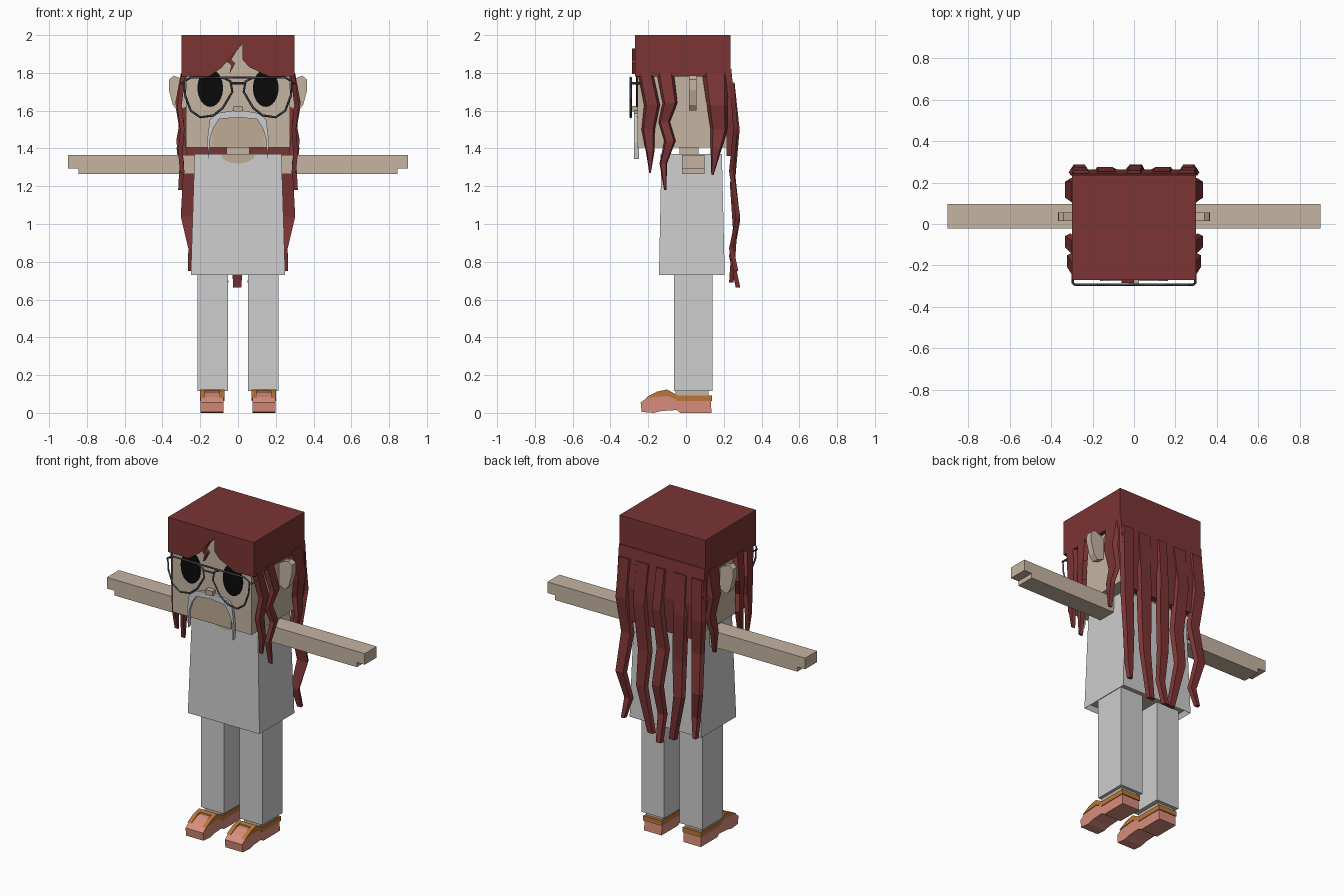
import bpy, bmesh, math

cube = bpy.data.objects.get("Cube")
if cube:
    bpy.data.objects.remove(cube, do_unlink=True)


def material(name, r, g, b):
    m = bpy.data.materials.new(name)
    m.use_nodes = True
    m.diffuse_color = (r, g, b, 1)
    node = m.node_tree.nodes["Principled BSDF"]
    node.inputs["Base Color"].default_value = (r, g, b, 1)
    node.inputs["Roughness"].default_value = 0.9
    return m


SKIN = material("skin", 0.56, 0.46, 0.36)
TAN = material("skin shade", 0.52, 0.41, 0.3)
HAIR = material("dark red hair", 0.2, 0.035, 0.035)
CLOTH = material("light grey cloth", 0.61, 0.61, 0.61)
WHISKER = material("moustache grey", 0.6, 0.61, 0.63)
BLACK = material("eye black", 0.003, 0.003, 0.003)
FRAME = material("glasses grey", 0.06, 0.07, 0.08)
SALMON = material("shoe salmon", 0.68, 0.27, 0.2)
ORANGE = material("shoe orange", 0.5, 0.18, 0.04)


def loft(name, rings, mat, pair=False):
    """Closed solid through equal rings; pair adds a mirrored copy."""
    for side, s in (("left_", 1), ("right_", -1)) if pair else (("", 1),):
        bm = bmesh.new()
        loops = [[bm.verts.new((s * x, y, z)) for x, y, z in ring] for ring in rings]
        n = len(loops[0])
        for a, b in zip(loops, loops[1:]):
            for i in range(n):
                j = (i + 1) % n
                bm.faces.new((a[i], a[j], b[j], b[i]))
        bm.faces.new(loops[0])
        bm.faces.new(loops[-1])
        bmesh.ops.recalc_face_normals(bm, faces=bm.faces[:])
        me = bpy.data.meshes.new(side + name)
        bm.to_mesh(me)
        bm.free()
        me.materials.append(mat)
        ob = bpy.data.objects.new(side + name, me)
        bpy.context.collection.objects.link(ob)
    return ob


def rect(x, y, z):
    return [(x[0], y[0], z), (x[1], y[0], z), (x[1], y[1], z), (x[0], y[1], z)]


def box(name, x, y, z, mat, pair=False):
    return loft(name, [rect(x, y, z[0]), rect(x, y, z[1])], mat, pair)


def slab(name, outline, y, mat, pair=False):
    """Front-facing outline (x, z) given depth along y."""
    return loft(name, [[(a, d, b) for a, b in outline] for d in y], mat, pair)


def side_slab(name, outline, x, mat, pair=False):
    """Side outline (y, z) given width along x."""
    return loft(name, [[(d, a, b) for a, b in outline] for d in x], mat, pair)


def lock(name, points, axis, pair=False, thick=0.012):
    """Hair ribbon; points are (position, outward, height, half width)."""
    rings = []
    for t, out, z, w in points:
        flat = [(t - w, out - thick), (t + w, out - thick), (t + w * 0.7, out + thick), (t - w * 0.7, out + thick)]
        rings.append([(o, p, z) if axis == "x" else (p, o, z) for p, o in flat])
    loft(name, rings, HAIR, pair)


def wire(name, path, closed=False, radius=0.006):
    cu = bpy.data.curves.new(name, "CURVE")
    cu.dimensions = "3D"
    cu.bevel_depth = radius
    cu.bevel_resolution = 0
    sp = cu.splines.new("POLY")
    sp.points.add(len(path) - 1)
    for p, co in zip(sp.points, path):
        p.co = (*co, 1)
    sp.use_cyclic_u = closed
    cu.materials.append(FRAME)
    bpy.context.collection.objects.link(bpy.data.objects.new(name, cu))


# Head, neck, ears and nose
box("head", (-0.275, 0.275), (-0.258, 0.215), (1.405, 1.97), SKIN)
box("neck", (-0.06, 0.06), (-0.035, 0.065), (1.35, 1.41), SKIN)
slab("ear", [(0.27, 1.75), (0.3, 1.77), (0.34, 1.785), (0.365, 1.765), (0.366, 1.71),
             (0.345, 1.63), (0.32, 1.6), (0.27, 1.62)], (0.015, 0.055), SKIN, True)
box("nose", (-0.025, 0.025), (-0.29, -0.25), (1.595, 1.625), TAN)
box("chin_patch", (-0.135, 0.135), (-0.262, -0.255), (1.407, 1.57), TAN)

# Eyes
circle = [(math.cos(math.tau * i / 24), math.sin(math.tau * i / 24)) for i in range(24)]
slab("eye", [(0.147 + 0.068 * c, 1.72 + 0.1 * s) for c, s in circle], (-0.265, -0.257), BLACK, True)

# Moustache
half = [(0, 1.605), (0.12, 1.585), (0.15, 1.55), (0.165, 1.43), (0.155, 1.345),
        (0.15, 1.45), (0.13, 1.51), (0.1, 1.555), (0, 1.565)]
slab("moustache", half + [(-x, z) for x, z in half[-2:0:-1]], (-0.275, -0.25), WHISKER)

# Glasses
lens = [(0.04, 1.755), (0.03, 1.7), (0.08, 1.615), (0.13, 1.575), (0.2, 1.565),
        (0.25, 1.6), (0.28, 1.68), (0.285, 1.755), (0.25, 1.775), (0.08, 1.775)]
for side, s in (("left", 1), ("right", -1)):
    wire(side + "_lens_frame", [(s * x, -0.293, z) for x, z in lens], True)
    wire(side + "_temple", [(s * 0.285, -0.293, 1.745), (s * 0.295, -0.285, 1.745), (s * 0.295, -0.2, 1.745)])
for name, z in (("bridge", 1.745), ("brow_bar", 1.775)):
    wire(name, [(-0.08 if z > 1.76 else -0.035, -0.293, z), (0.08 if z > 1.76 else 0.035, -0.293, z)])

# Hair cap, fringe and back sheet
box("hair_cap", (-0.3, 0.3), (-0.25, 0.235), (1.78, 2), HAIR)
slab("fringe", [(-0.3, 2), (-0.3, 1.78), (-0.16, 1.78), (-0.09, 1.825), (-0.03, 1.89), (0.025, 1.955),
                (0.025, 1.87), (0.06, 1.83), (0.17, 1.78), (0.3, 1.78), (0.3, 2)], (-0.27, -0.25), HAIR)
slab("stray_lock", [(0, 1.93), (-0.06, 1.86), (-0.035, 1.84), (-0.045, 1.795), (-0.015, 1.85), (-0.035, 1.87)],
     (-0.285, -0.255), HAIR)
loft("back_sheet", [rect((-0.3, 0.3), (0.205, 0.24), 1.82), rect((-0.3, 0.3), (0.215, 0.262), 1.58),
                    rect((-0.27, 0.27), (0.215, 0.25), 1.36)], HAIR)

# Side locks: position along y, outward x
lock("temple_lock", [(-0.215, 0.288, 1.8, 0.04), (-0.18, 0.31, 1.63, 0.042), (-0.2, 0.295, 1.5, 0.035),
                     (-0.19, 0.305, 1.38, 0.022), (-0.19, 0.295, 1.27, 0.004)], "x", True)
lock("cheek_lock", [(-0.11, 0.29, 1.8, 0.045), (-0.085, 0.32, 1.64, 0.04), (-0.115, 0.297, 1.54, 0.03),
                    (-0.085, 0.315, 1.44, 0.03), (-0.12, 0.297, 1.32, 0.02), (-0.11, 0.305, 1.18, 0.006)], "x", True)
lock("rear_side_lock", [(0.155, 0.29, 1.8, 0.07), (0.165, 0.32, 1.63, 0.055), (0.175, 0.298, 1.5, 0.045),
                        (0.16, 0.313, 1.4, 0.03), (0.14, 0.297, 1.26, 0.006)], "x", True)

# Back locks: position along x, outward y
lock("outer_back_lock", [(0.255, 0.245, 1.75, 0.05), (0.265, 0.262, 1.5, 0.05), (0.245, 0.24, 1.28, 0.045),
                         (0.265, 0.275, 1.04, 0.038), (0.235, 0.24, 0.87, 0.028), (0.25, 0.265, 0.75, 0.015)], "y", True)
lock("inner_back_lock", [(0.13, 0.24, 1.75, 0.06), (0.14, 0.262, 1.5, 0.055), (0.12, 0.245, 1.2, 0.05),
                         (0.13, 0.26, 0.98, 0.04), (0.075, 0.24, 0.69, 0.025)], "y", True)
lock("centre_back_lock", [(0, 0.245, 1.75, 0.04), (0.01, 0.272, 1.5, 0.04), (-0.01, 0.25, 1.25, 0.045),
                          (0.01, 0.275, 1.02, 0.04), (0, 0.24, 0.83, 0.03), (-0.005, 0.275, 0.665, 0.022)], "y")

# Shirt with an open hem and neckline
shirt = loft("shirt", [rect((-0.25, 0.25), (-0.143, 0.205), 0.73),
                       rect((-0.23, 0.23), (-0.13, 0.19), 1.37)], CLOTH)
shirt.data.materials.append(SKIN)
bm = bmesh.new()
bm.from_mesh(shirt.data)
hem = min(bm.faces, key=lambda f: f.normal.z)
bmesh.ops.inset_individual(bm, faces=[hem], thickness=0.02)
bmesh.ops.translate(bm, verts=hem.verts[:], vec=(0, 0, 0.03))
hem.material_index = 1
bm.to_mesh(shirt.data)
bm.free()
slab("neckline", [(0.09 * math.cos(math.pi * i / 8), 1.368 - 0.048 * math.sin(math.pi * i / 8))
                  for i in range(9)], (-0.136, -0.127), TAN)

# Arms and legs
slab("arm", [(0.2, 1.265), (0.845, 1.265), (0.845, 1.295), (0.9, 1.295), (0.9, 1.365), (0.2, 1.365)],
     (-0.022, 0.097), SKIN, True)
box("trouser_leg", (0.054, 0.214), (-0.063, 0.14), (0.115, 0.78), CLOTH, True)
box("ankle", (0.08, 0.195), (-0.055, 0.12), (0.07, 0.13), SKIN, True)

# Shoes: body, side trim, collar and straps
side_slab("shoe", [(-0.235, 0.005), (-0.24, 0.055), (-0.2, 0.085), (-0.155, 0.105), (-0.1, 0.115), (-0.05, 0.085),
                   (0.13, 0.085), (0.135, 0), (-0.03, 0), (-0.05, 0.015), (-0.13, 0.01), (-0.17, 0)],
          (0.076, 0.198), SALMON, True)
trim = [(-0.215, 0.08), (-0.155, 0.112), (-0.1, 0.124), (-0.045, 0.093), (-0.03, 0.062), (-0.1, 0.09), (-0.155, 0.085)]
for name, x in (("inner_trim", (0.072, 0.098)), ("outer_trim", (0.176, 0.202))):
    side_slab("shoe_" + name, trim, x, ORANGE, True)
box("shoe_collar", (0.072, 0.202), (-0.05, 0.138), (0.062, 0.092), ORANGE, True)
side_slab("shoe_strap", [(-0.13, 0.1), (-0.125, 0.118), (-0.1, 0.124), (-0.08, 0.113), (-0.09, 0.1)],
          (0.08, 0.194), ORANGE, True)
